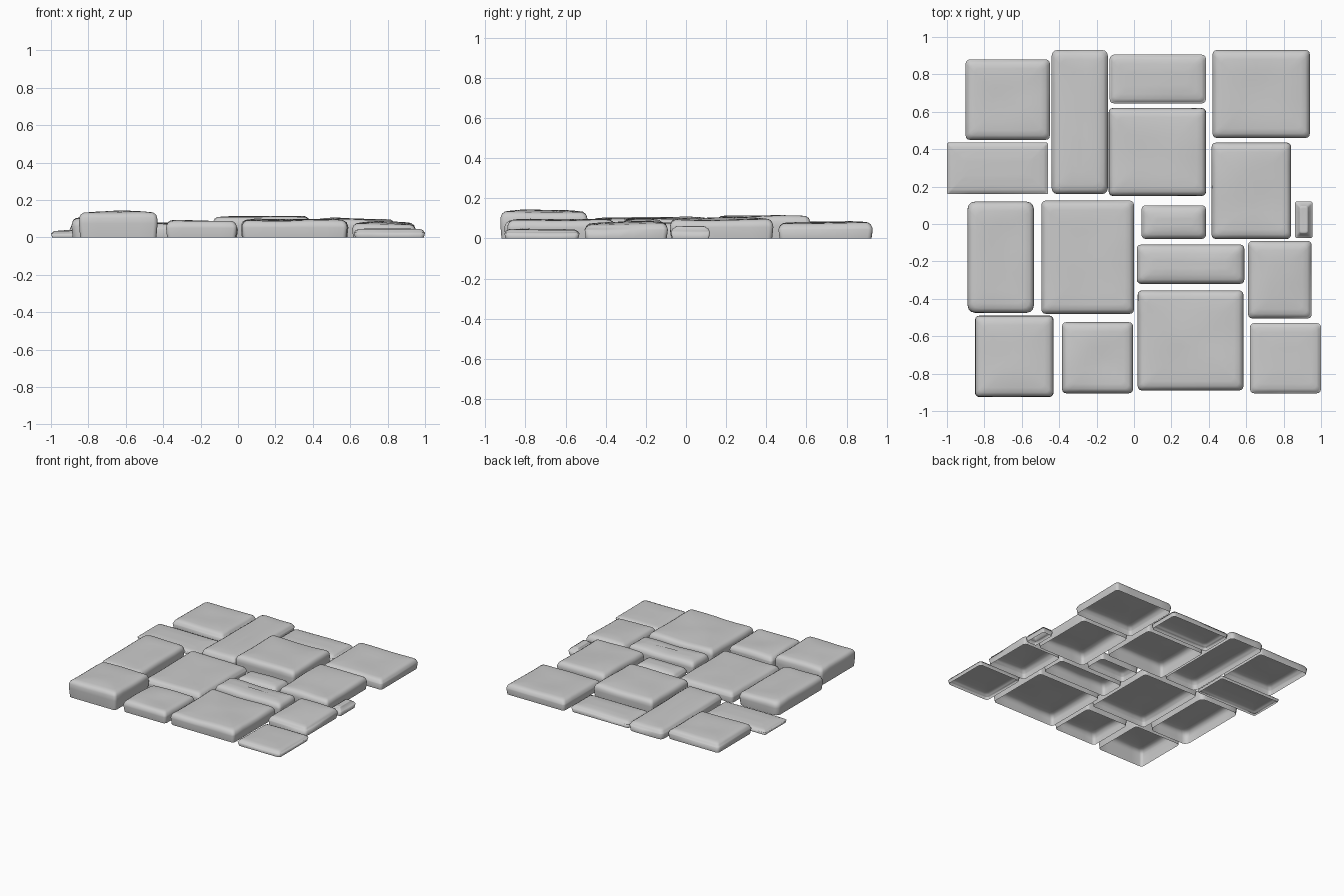
import bpy, bmesh, math
from mathutils import Vector, noise

if "Cube" in bpy.data.objects:
    bpy.data.objects.remove(bpy.data.objects["Cube"])

# Stone colour
stone = bpy.data.materials.new("stone_grey")
stone.use_nodes = True
stone.diffuse_color = (0.6, 0.6, 0.6, 1)
stone.node_tree.nodes["Principled BSDF"].inputs["Base Color"].default_value = (0.6, 0.6, 0.6, 1)


def outline(w, d, r):
    """Rounded rectangle with extra points along each side."""
    corners = []
    for i, (sx, sy) in enumerate([(1, 1), (-1, 1), (-1, -1), (1, -1)]):
        for k in range(4):
            a = math.radians(90 * i + 30 * k)
            corners.append(Vector((sx * (w - r) + r * math.cos(a),
                                   sy * (d - r) + r * math.sin(a))))
    pts = []
    for i, p in enumerate(corners):
        pts.append(p)
        if i % 4 == 3:
            q = corners[(i + 1) % 16]
            pts += [p.lerp(q, t / 5) for t in range(1, 5)]
    return pts


def paving_stone(name, x0, x1, y0, y1, h, r=0.022):
    """Worn stone, open underneath, with soft edges and an uneven top."""
    cx, cy, w, d = (x0 + x1) / 2, (y0 + y1) / 2, (x1 - x0) / 2, (y1 - y0) / 2
    size = min(w, d)
    edge = min(0.035, h * 0.45)
    # Rings from the ground up and over: inset, drop below the top
    rings = [(0.006, h), (0.0, h * 0.5), (0.002, edge), (0.009, edge * 0.5),
             (0.024, edge * 0.18), (0.05, 0.003)]
    rings = [(min(i, size * 0.5), z) for i, z in rings]
    start = rings[-1][0]
    rings += [(start + (size - start) * t, 0) for t in (0.3, 0.6, 0.85)]
    bm = bmesh.new()
    loops = []
    for level, (inset, drop) in enumerate(rings):
        rw, rd = w - inset, d - inset
        loop = []
        for p in outline(rw, rd, min(r, rw * 0.9, rd * 0.9)):
            x, y = cx + p.x, cy + p.y
            wear = 0.5 + 0.5 * noise.noise(Vector((x * 4, y * 4, h * 40)))
            z = h - drop
            if level > 1:
                z -= min(0.022, h * 0.2) * wear * (1 - drop / h)
            loop.append(bm.verts.new((x, y, z)))
        loops.append(loop)
    for a, b in zip(loops, loops[1:]):
        for i in range(len(a)):
            j = (i + 1) % len(a)
            bm.faces.new((a[i], a[j], b[j], b[i]))
    bm.faces.new(loops[-1])
    mesh = bpy.data.meshes.new(name)
    bm.to_mesh(mesh)
    bm.free()
    mesh.materials.append(stone)
    mesh.shade_smooth()
    obj = bpy.data.objects.new(name, mesh)
    bpy.context.collection.objects.link(obj)


# Back rows
paving_stone("stone_back_right_corner", -0.90, -0.45, 0.45, 0.88, 0.085)
paving_stone("stone_back_long", -0.44, -0.14, 0.16, 0.93, 0.085, 0.03)
paving_stone("stone_back_low", -0.13, 0.385, 0.645, 0.905, 0.06)
paving_stone("stone_back_left_corner", 0.42, 0.94, 0.46, 0.93, 0.09)
paving_stone("stone_right_edge_low", -1.0, -0.46, 0.16, 0.435, 0.042, 0.008)
paving_stone("stone_middle_tall", -0.135, 0.385, 0.15, 0.62, 0.125)
# Middle rows
paving_stone("stone_left_upright", 0.415, 0.84, -0.08, 0.435, 0.11)
paving_stone("stone_middle_small", 0.04, 0.385, -0.08, 0.10, 0.085)
paving_stone("stone_left_sliver", 0.86, 0.955, -0.075, 0.12, 0.068, 0.01)
paving_stone("stone_right_upright", -0.89, -0.535, -0.475, 0.12, 0.115, 0.04)
paving_stone("stone_middle_large", -0.495, 0.0, -0.48, 0.125, 0.085)
paving_stone("stone_middle_slim", 0.015, 0.59, -0.32, -0.11, 0.105)
paving_stone("stone_left_middle", 0.61, 0.95, -0.505, -0.09, 0.088)
# Front row
paving_stone("stone_front_right_corner", -0.85, -0.43, -0.925, -0.49, 0.148)
paving_stone("stone_front_small", -0.385, -0.005, -0.905, -0.525, 0.1)
paving_stone("stone_front_large", 0.02, 0.585, -0.89, -0.355, 0.105)
paving_stone("stone_front_left_corner", 0.62, 1.0, -0.905, -0.53, 0.052)
